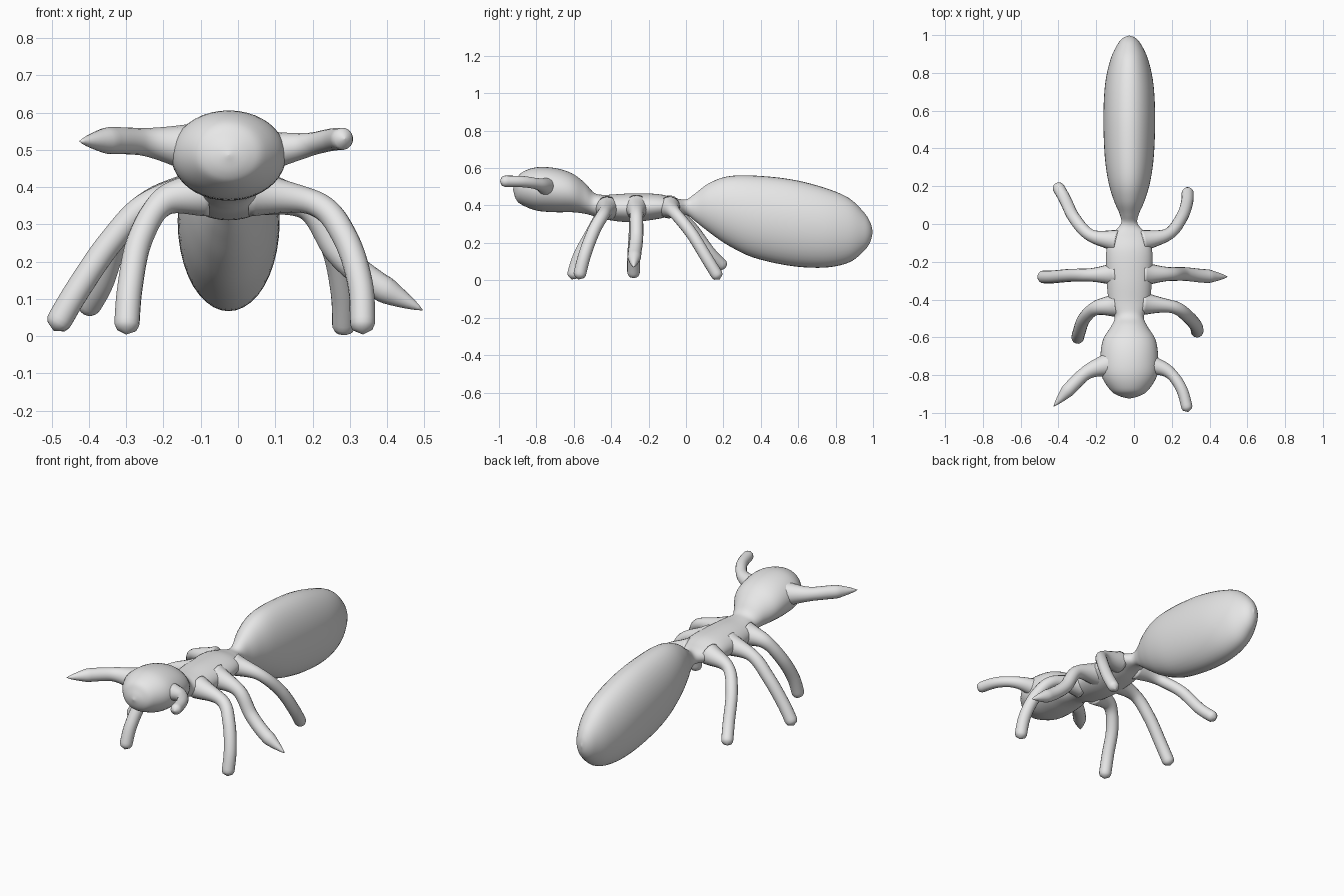
import bpy
import bmesh
import math
from mathutils import Vector

if "Cube" in bpy.data.objects:
    bpy.data.objects.remove(bpy.data.objects["Cube"], do_unlink=True)

# One plain grey covers the whole insect
grey = bpy.data.materials.new("plain_grey")
grey.use_nodes = True
colour = (0.8, 0.8, 0.8, 1)
grey.diffuse_color = colour
grey.node_tree.nodes["Principled BSDF"].inputs["Base Color"].default_value = colour


def resample(points, steps):
    """Smooth spline through points of any dimension."""
    pts = [Vector(p) for p in points]
    pts = [pts[0] * 2 - pts[1]] + pts + [pts[-1] * 2 - pts[-2]]
    out = []
    for a, b, c, d in zip(pts, pts[1:], pts[2:], pts[3:]):
        for k in range(steps):
            t = k / steps
            out.append(b + (c - a) * (t / 2)
                       + (a * 2 - b * 5 + c * 4 - d) * (t * t / 2)
                       + (b * 3 - a - c * 3 + d) * (t ** 3 / 2))
    out.append(pts[-2])
    return out


def skin(name, rings):
    """Join matching rings of points into a closed smooth surface."""
    bm = bmesh.new()
    loops = [[bm.verts.new(p) for p in ring] for ring in rings]
    count = len(loops[0])
    for lower, upper in zip(loops, loops[1:]):
        for i in range(count):
            j = (i + 1) % count
            bm.faces.new((lower[i], lower[j], upper[j], upper[i]))
    bm.faces.new(loops[0])
    bm.faces.new(loops[-1])
    bmesh.ops.recalc_face_normals(bm, faces=bm.faces)
    for face in bm.faces:
        face.smooth = True
    mesh = bpy.data.meshes.new(name)
    bm.to_mesh(mesh)
    bm.free()
    mesh.materials.append(grey)
    obj = bpy.data.objects.new(name, mesh)
    bpy.context.collection.objects.link(obj)
    return obj


def circle(count):
    angles = [math.tau * i / count for i in range(count)]
    return [(math.cos(a), math.sin(a)) for a in angles]


def body(name, stations, centre_x):
    """Loft upright ellipses given as (y, bottom, top, half width)."""
    rings = []
    for y, bottom, top, half in resample(stations, 5):
        half = max(half, 0.001)
        mid, tall = (top + bottom) / 2, max((top - bottom) / 2, 0.001)
        rings.append([(centre_x + half * c, y, mid + tall * s)
                      for c, s in circle(40)])
    return skin(name, rings)


def limb(name, points, radius=0.034, pointed=False):
    """Tube with a flared root and a rounded or pointed end."""
    path = resample(points, 10)
    lengths = [0]
    for a, b in zip(path, path[1:]):
        lengths.append(lengths[-1] + (b - a).length)
    total = lengths[-1]
    cap = 0.11 if pointed else radius
    rings, turn, last = [], None, None
    for i, p in enumerate(path):
        tangent = path[min(i + 1, len(path) - 1)] - path[max(i - 1, 0)]
        tangent.normalize()
        if turn is None:
            turn = tangent.to_track_quat('Z', 'Y')
        else:
            turn = last.rotation_difference(tangent) @ turn
        last = tangent
        flare = max(0, 1 - lengths[i] / 0.16)
        r = radius * (1 + 0.9 * flare ** 1.5)
        left = min(1, (total - lengths[i]) / cap)
        r *= max(0.03, left ** 0.75 if pointed else math.sqrt(1 - (1 - left) ** 2))
        rings.append([p + turn @ Vector((r * c, r * s, 0))
                      for c, s in circle(16)])
    return skin(name, rings)


# Head, thorax, waist and abdomen as one continuous form
body("body", [
    (-.925, .485, .487, 0), (-.91, .435, .53, .055), (-.88, .405, .575, .1),
    (-.8, .373, .604, .148), (-.7, .364, .6, .153), (-.61, .364, .572, .138),
    (-.54, .356, .52, .095), (-.49, .342, .467, .077), (-.43, .325, .457, .105),
    (-.3, .311, .464, .12), (-.15, .328, .461, .122), (-.06, .35, .44, .095),
    (0, .35, .432, .045), (.05, .315, .465, .05), (.12, .26, .517, .08),
    (.22, .19, .555, .11), (.36, .122, .56, .13), (.56, .077, .54, .137),
    (.74, .068, .495, .128), (.87, .095, .44, .1), (.95, .155, .365, .063),
    (.985, .205, .31, .033), (.998, .255, .262, 0)], -.025)

# Legs, each traced from inside the thorax to its foot
limb("front_leg_right", [(-.09, -.43, .385), (-.2, -.445, .36), (-.263, -.5, .26),
                         (-.29, -.57, .13), (-.3, -.61, .005)])
limb("front_leg_left", [(.04, -.42, .385), (.21, -.44, .355), (.285, -.49, .27),
                        (.328, -.54, .14), (.335, -.575, .005)])
limb("middle_leg_right", [(-.09, -.265, .39), (-.24, -.27, .355), (-.34, -.272, .255),
                          (-.43, -.28, .125), (-.495, -.28, .015)])
limb("middle_leg_left", [(.04, -.265, .39), (.19, -.265, .345), (.27, -.265, .225),
                         (.37, -.275, .14), (.495, -.28, .07)], .036, True)
limb("back_leg_right", [(-.09, -.09, .395), (-.23, -.06, .365), (-.315, .03, .28),
                        (-.365, .13, .145), (-.41, .21, .065)], .032)
limb("back_leg_left", [(.04, -.09, .39), (.18, -.055, .355), (.25, .03, .25),
                       (.28, .11, .12), (.285, .18, .005)], .032)

# Antennae sweeping forward from the sides of the head
limb("antenna_right", [(-.12, -.74, .505), (-.24, -.78, .52), (-.33, -.86, .525),
                       (-.425, -.965, .523)], .036, True)
limb("antenna_left", [(.07, -.74, .495), (.18, -.78, .512), (.25, -.87, .527),
                      (.287, -.995, .53)], .03)
